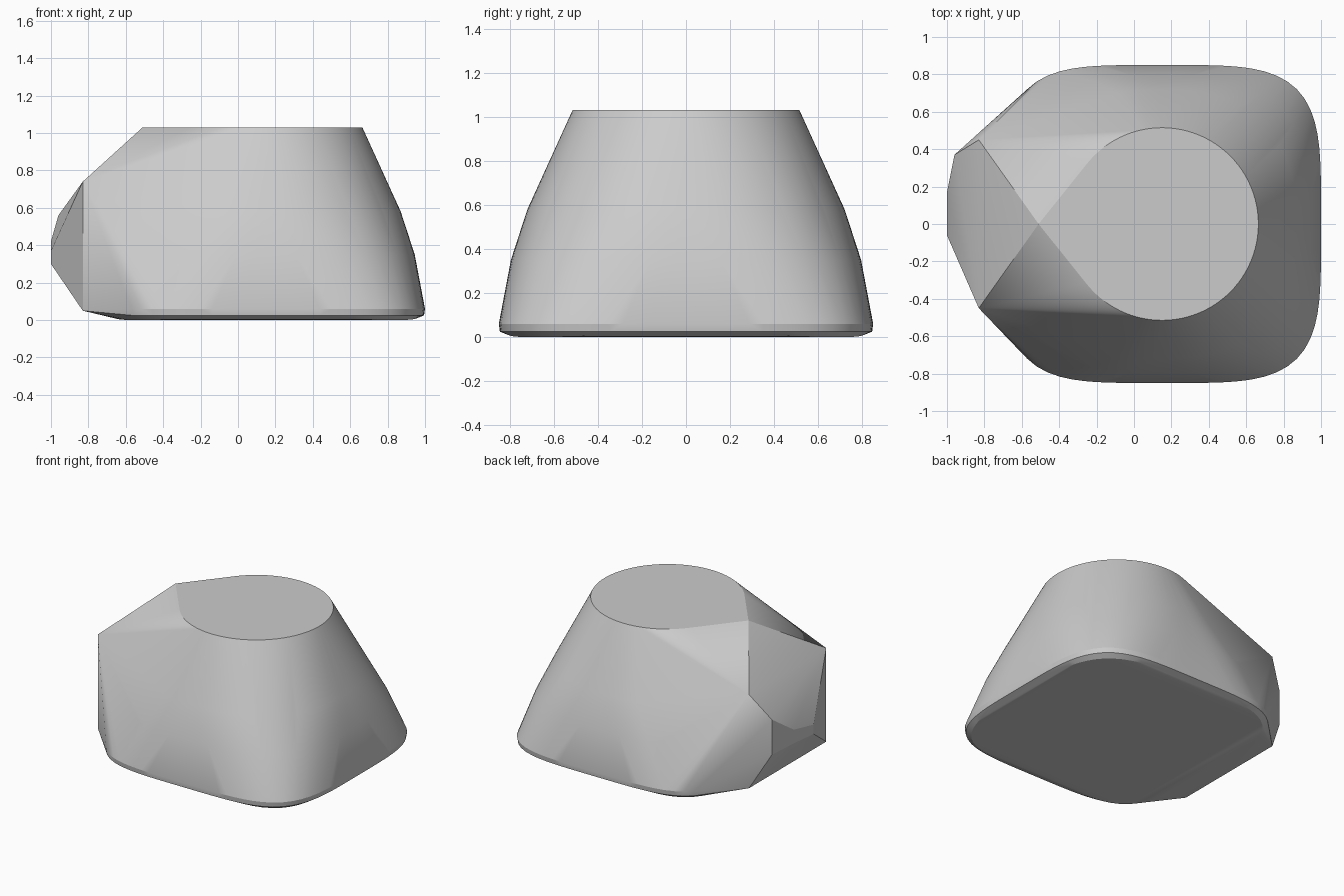
import bpy
import bmesh
import math

cube = bpy.data.objects.get("Cube")
if cube:
    bpy.data.objects.remove(cube, do_unlink=True)

CENTRE_X = 0.15
STEPS = 96


def ring(half, power, z, lift=0.0):
    """Rounded-square outline; lift raises the middle of each side."""
    points = []
    for i in range(STEPS):
        a = 2 * math.pi * i / STEPS
        c, s = math.cos(a), math.sin(a)
        r = half / (abs(c) ** power + abs(s) ** power) ** (1 / power)
        points.append((CENTRE_X + r * c, r * s, z + lift * math.cos(2 * a) ** 2))
    return points


# Body: bowed square base that tapers into a round top
points = ring(0.815, 4.2, 0.0, 0.025)
for half, power, z in [(0.845, 4.2, 0.025), (0.85, 4.2, 0.06), (0.795, 3.0, 0.35),
                       (0.72, 2.4, 0.58), (0.515, 2.0, 1.03)]:
    points += ring(half, power, z)

# Faceted nose: top tip, mirrored upright corners and an uneven outer ridge
points.append((-0.51, 0, 1.03))
for side in (-1, 1):
    points += [(-0.83, side * 0.45, 0.74), (-0.83, side * 0.45, 0.05)]
points += [(-0.96, 0.37, 0.56), (-0.96, 0.37, 0.30), (-1, 0.17, 0.42),
           (-1, 0.17, 0.32), (-1, -0.06, 0.37), (-1, -0.06, 0.30)]

# Stretch one skin over all the points
bm = bmesh.new()
for p in points:
    bm.verts.new(p)
hull = bmesh.ops.convex_hull(bm, input=bm.verts)
bmesh.ops.delete(bm, geom=[v for v in bm.verts if not v.link_faces], context="VERTS")
bmesh.ops.dissolve_limit(bm, angle_limit=math.radians(0.3), verts=bm.verts, edges=bm.edges)
bmesh.ops.recalc_face_normals(bm, faces=bm.faces)
mesh = bpy.data.meshes.new("faceted_body")
bm.to_mesh(mesh)
bm.free()

body = bpy.data.objects.new("faceted_body", mesh)
bpy.context.collection.objects.link(body)

# Plain grey
grey = bpy.data.materials.new("plain_grey")
grey.use_nodes = True
colour = (0.6, 0.6, 0.6, 1)
grey.diffuse_color = colour
grey.node_tree.nodes["Principled BSDF"].inputs["Base Color"].default_value = colour
mesh.materials.append(grey)

bpy.ops.object.select_all(action="DESELECT")
body.select_set(True)
bpy.context.view_layer.objects.active = body
bpy.ops.object.shade_smooth_by_angle(angle=math.radians(20))
